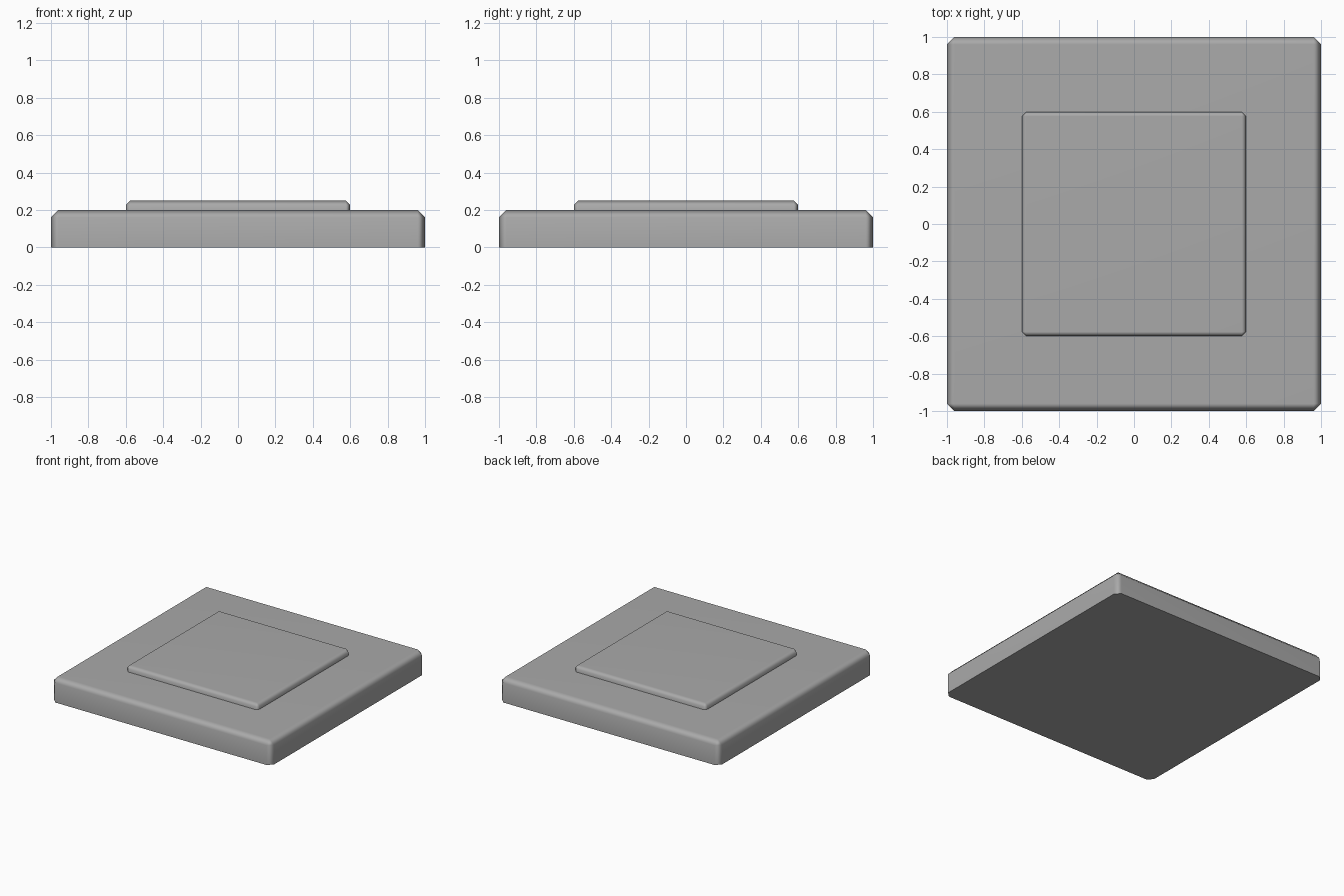
import bpy, bmesh

if "Cube" in bpy.data.objects:
    bpy.data.objects.remove(bpy.data.objects["Cube"])

grey = bpy.data.materials.new("stone grey")
grey.diffuse_color = (0.40, 0.40, 0.40, 1)
grey.use_nodes = True
grey.node_tree.nodes["Principled BSDF"].inputs["Base Color"].default_value = grey.diffuse_color


def slab(name, half, z0, z1, bevel):
    """Square slab, chamfered on the vertical and upper edges, flat underneath."""
    bm = bmesh.new()
    bmesh.ops.create_cube(bm, size=2)
    for v in bm.verts:
        v.co.x *= half
        v.co.y *= half
        v.co.z = z1 if v.co.z > 0 else z0
    edges = [e for e in bm.edges if any(v.co.z > z0 + 1e-4 for v in e.verts)]
    bmesh.ops.bevel(bm, geom=edges, offset=bevel, offset_type='OFFSET',
                    segments=1, profile=0.5, affect='EDGES')
    mesh = bpy.data.meshes.new(name)
    bm.to_mesh(mesh)
    bm.free()
    mesh.materials.append(grey)
    ob = bpy.data.objects.new(name, mesh)
    bpy.context.collection.objects.link(ob)
    # soft chamfers, sharp rim underneath; big faces stay flat
    mesh.shade_smooth()
    for e in mesh.edges:
        a, b = (mesh.vertices[i].co.z for i in e.vertices)
        if max(a, b) < z0 + 1e-4:
            e.use_edge_sharp = True
    mod = ob.modifiers.new("face weighting", 'WEIGHTED_NORMAL')
    mod.keep_sharp = True
    return ob


# Wide base plate
slab("base_plate", 1.0, 0.0, 0.2, 0.04)
# Thin raised pad in the middle
slab("raised_pad", 0.6, 0.19, 0.25, 0.024)
